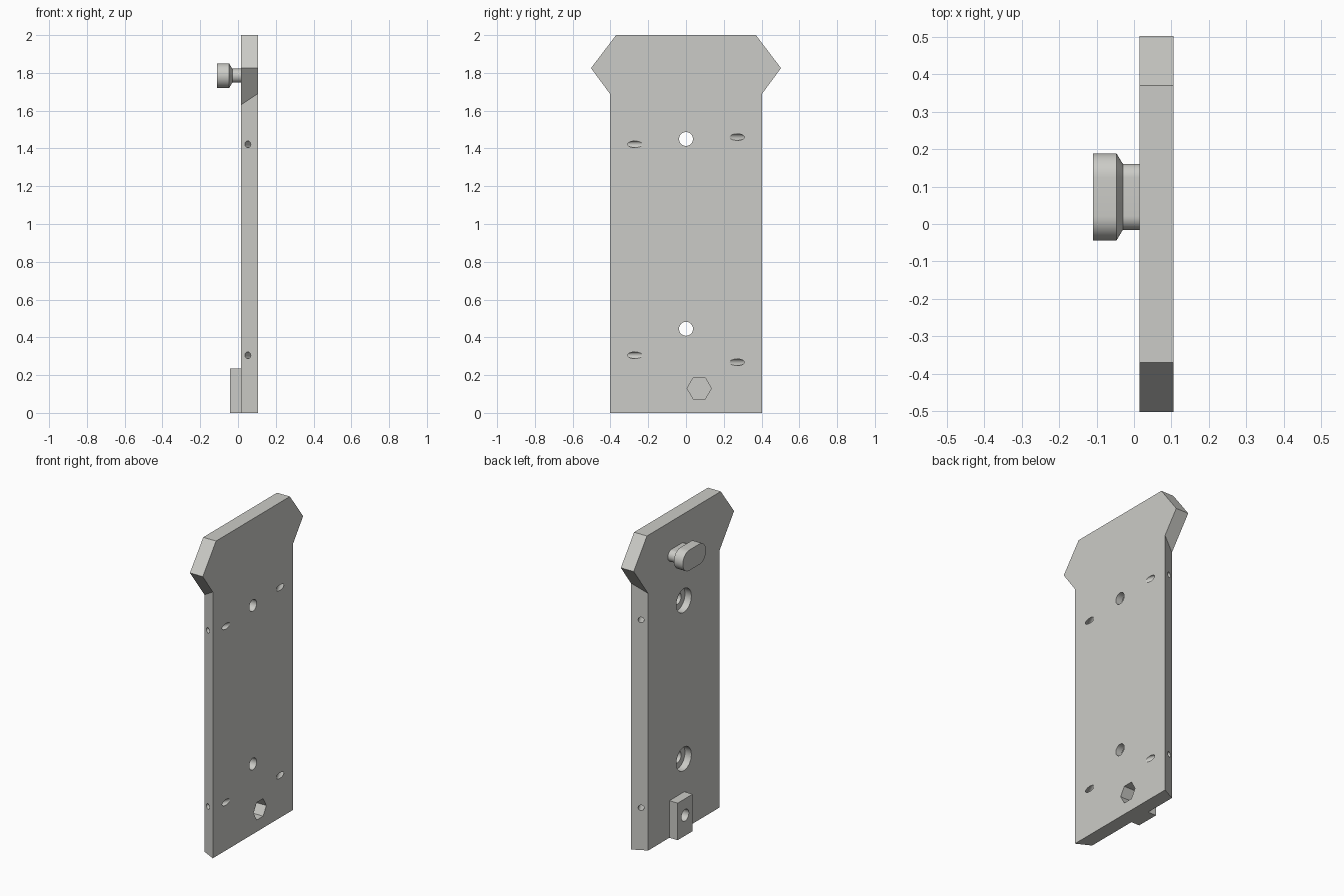
import bpy, bmesh, math
from mathutils import Vector

if "Cube" in bpy.data.objects:
    bpy.data.objects.remove(bpy.data.objects["Cube"])

grey = bpy.data.materials.new("warm grey")
grey.diffuse_color = (0.6, 0.6, 0.57, 1)
grey.use_nodes = True
grey.node_tree.nodes["Principled BSDF"].inputs["Base Color"].default_value = grey.diffuse_color


def loft(name, rings):
    """Closed solid skinned through equal-length rings of points."""
    bm = bmesh.new()
    loops = [[bm.verts.new(p) for p in ring] for ring in rings]
    n = len(loops[0])
    for a, b in zip(loops, loops[1:]):
        for i in range(n):
            j = (i + 1) % n
            bm.faces.new((a[i], a[j], b[j], b[i]))
    bm.faces.new(loops[0])
    bm.faces.new(loops[-1])
    bmesh.ops.recalc_face_normals(bm, faces=bm.faces)
    mesh = bpy.data.meshes.new(name)
    bm.to_mesh(mesh)
    bm.free()
    mesh.materials.append(grey)
    obj = bpy.data.objects.new(name, mesh)
    bpy.context.collection.objects.link(obj)
    return obj


def prism(name, start, end, radius, sides=32):
    """Regular prism between two points, corners starting along y when it runs along x."""
    start, end = Vector(start), Vector(end)
    w = Vector((0, 0, 1))
    u = w.cross(end - start).normalized()
    angles = [math.tau * i / sides for i in range(sides)]
    return loft(name, [[c + radius * (u * math.cos(a) + w * math.sin(a)) for a in angles]
                       for c in (start, end)])


def activate(obj):
    bpy.ops.object.select_all(action='DESELECT')
    obj.select_set(True)
    bpy.context.view_layer.objects.active = obj


def cut(obj, cutters):
    for c in cutters:
        activate(obj)
        mod = obj.modifiers.new("cut", 'BOOLEAN')
        mod.operation, mod.solver, mod.object = 'DIFFERENCE', 'EXACT', c
        bpy.ops.object.modifier_apply(modifier=mod.name)
        bpy.data.objects.remove(c)


BACK, FRONT = 0.015, 0.105
MID_Y = 0.07          # offset of knob, block and nut pocket


# Plate with bevelled long sides and pointed ears
def plate_ring(x, side, shoulder):
    half = [(side, 0), (side, shoulder), (0.503, 1.825), (0.37, 2.0)]
    pts = half + [(-y, z) for y, z in reversed(half)]
    return [(x, y, z) for y, z in pts]


plate = loft("plate", [plate_ring(BACK, 0.357, 1.63), plate_ring(FRONT, 0.403, 1.69)])

cutters = []
# Central screw holes, counterbored from the back
for z in (0.445, 1.45):
    cutters.append(prism("screw_hole", (-0.1, 0, z), (0.2, 0, z), 0.037))
    cutters.append(prism("counterbore", (-0.1, 0, z), (0.06, 0, z), 0.075))
# Slanted pin holes running from the bevelled sides to the front face
for s, z in ((-1, 0.305), (-1, 1.422), (1, 0.268), (1, 1.46)):
    cutters.append(prism("pin_hole", (0.105 - 0.1, s * 0.47, z),
                         (0.105 + 0.1, s * 0.07, z), 0.0175, 24))
# Hexagonal nut pocket in the front face
cutters.append(prism("nut_pocket", (0.03, MID_Y, 0.13), (0.2, MID_Y, 0.13), 0.064, 6))
cut(plate, cutters)

# Foot block behind the plate with a blind bolt hole
block = loft("foot_block", [[(x, MID_Y + dy, z) for dy, z in
                             ((-0.075, 0), (0.075, 0), (0.075, 0.235), (-0.075, 0.235))]
                            for x in (-0.043, BACK)])
cut(block, [prism("bolt_hole", (-0.2, MID_Y, 0.13), (0.01, MID_Y, 0.13), 0.037)])


# Oblong hanging knob: wide head, tapered collar, narrow neck
def slot_ring(x, r, reach=0.0515, steps=20):
    pts = []
    for s in (1, -1):
        for i in range(steps + 1):
            a = -math.pi / 2 + math.pi * i / steps
            pts.append((x, 0.0725 + s * (reach + r * math.cos(a)),
                        1.785 + s * r * math.sin(a)))
    return pts


knob = loft("hanging_knob", [slot_ring(x, r) for x, r in
                             ((-0.11, 0.065), (-0.047, 0.065), (-0.03, 0.037), (BACK, 0.037))])

for obj in (plate, block, knob):
    activate(obj)
    bpy.ops.object.shade_smooth_by_angle(angle=math.radians(25))
